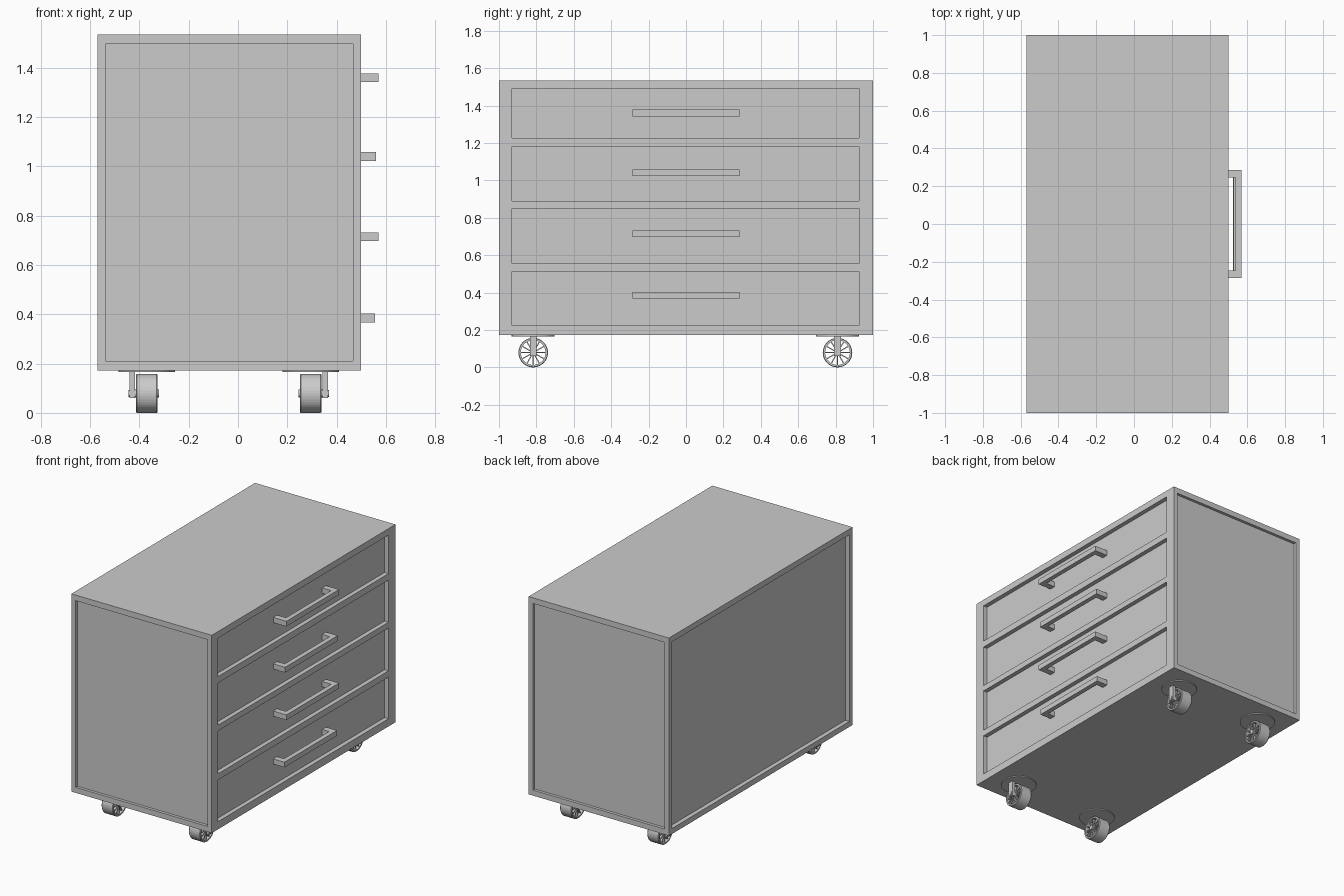
import bpy, bmesh, math
from mathutils import Matrix, Vector

if "Cube" in bpy.data.objects:
    bpy.data.objects.remove(bpy.data.objects["Cube"], do_unlink=True)

GREY = (0.6, 0.6, 0.6, 1)
grey = bpy.data.materials.new("plain_grey")
grey.use_nodes = True
grey.diffuse_color = GREY
grey.node_tree.nodes["Principled BSDF"].inputs["Base Color"].default_value = GREY


def finish(bm, name):
    mesh = bpy.data.meshes.new(name)
    bmesh.ops.recalc_face_normals(bm, faces=bm.faces)
    bm.to_mesh(mesh)
    bm.free()
    mesh.materials.append(grey)
    obj = bpy.data.objects.new(name, mesh)
    bpy.context.collection.objects.link(obj)
    return obj


def add_box(bm, x, y, z):
    size = [b - a for a, b in (x, y, z)]
    mid = Vector([(a + b) / 2 for a, b in (x, y, z)])
    bmesh.ops.create_cube(bm, size=1, matrix=Matrix.Translation(mid) @ Matrix.Diagonal((*size, 1)))


def add_rod(bm, radius, x0, x1, segments=16):
    """Cylinder along x."""
    turn = Matrix.Translation(((x0 + x1) / 2, 0, 0)) @ Matrix.Rotation(math.pi / 2, 4, "Y")
    bmesh.ops.create_cone(bm, cap_ends=True, segments=segments, radius1=radius,
                          radius2=radius, depth=x1 - x0, matrix=turn)


LEFT, RIGHT, BOTTOM, TOP = -0.57, 0.50, 0.172, 1.535
DEPTH = 0.03
# Bottom, top, handle height and handle reach of each drawer
DRAWERS = [(0.225, 0.512, 0.385, 0.555), (0.555, 0.85, 0.715, 0.57),
           (0.89, 1.18, 1.04, 0.56), (1.225, 1.49, 1.36, 0.57)]

# Cabinet with recessed panels on four sides
bm = bmesh.new()
add_box(bm, (LEFT, RIGHT), (-1, 1), (BOTTOM, TOP))
cabinet = finish(bm, "cabinet")

bm = bmesh.new()
for side in (-1, 1):
    add_box(bm, (-0.538, 0.467), sorted((side * 0.98, side * 1.1)), (0.21, 1.496))
add_box(bm, (LEFT - 0.1, LEFT + DEPTH), (-0.965, 0.965), (0.21, 1.496))
for low, high, _, _ in DRAWERS:
    add_box(bm, (RIGHT - DEPTH, RIGHT + 0.1), (-0.93, 0.925), (low, high))
cutter = finish(bm, "panel_cutter")
cut = cabinet.modifiers.new("recesses", "BOOLEAN")
cut.operation = "DIFFERENCE"
cut.solver = "EXACT"
cut.object = cutter
graph = bpy.context.evaluated_depsgraph_get()
cabinet_mesh = bpy.data.meshes.new_from_object(cabinet.evaluated_get(graph))
cabinet.modifiers.clear()
cabinet.data = cabinet_mesh
bpy.data.objects.remove(cutter, do_unlink=True)

# Drawer handles: a bar on two legs
for i, (_, _, z, reach) in enumerate(DRAWERS):
    bm = bmesh.new()
    span = (z - 0.018, z + 0.018)
    add_box(bm, (reach - 0.032, reach), (-0.287, 0.287), span)
    for y in (-0.287, 0.245):
        add_box(bm, (RIGHT - DEPTH, reach - 0.032), (y, y + 0.042), span)
    finish(bm, f"handle_{i + 1}")

# Casters, with the fork arm on the outer side
RADIUS, RIM, WIDTH = 0.079, 0.066, 0.044


def make_wheel(name):
    bm = bmesh.new()
    # Tyre ring from a lathed cross-section
    ring = [(-WIDTH, RIM), (-WIDTH, RADIUS - 0.003), (-WIDTH + 0.004, RADIUS),
            (WIDTH - 0.004, RADIUS), (WIDTH, RADIUS - 0.003), (WIDTH, RIM)]
    verts = [bm.verts.new((x, 0, r)) for x, r in ring]
    edges = [bm.edges.new((verts[i - 1], verts[i])) for i in range(len(verts))]
    bmesh.ops.spin(bm, geom=verts + edges, axis=(1, 0, 0), cent=(0, 0, 0),
                   angle=math.tau, steps=40, use_duplicate=False)
    bmesh.ops.remove_doubles(bm, verts=bm.verts, dist=0.0001)
    # Hub and spokes
    add_rod(bm, 0.017, -WIDTH, WIDTH)
    for i in range(12):
        start = len(bm.verts)
        add_box(bm, (-0.036, 0.036), (-0.003, 0.003), (0.012, RIM + 0.003))
        bm.verts.ensure_lookup_table()
        bmesh.ops.rotate(bm, verts=bm.verts[start:], cent=(0, 0, 0),
                         matrix=Matrix.Rotation(math.tau * i / 12, 3, "X"))
    return finish(bm, name)


for side, x, side_name in ((-1, -0.37, "right"), (1, 0.295, "left")):
    for y, end_name in ((-0.817, "front"), (0.81, "back")):
        label = f"{end_name}_{side_name}"
        wheel = make_wheel("wheel_" + label)
        wheel.location = (x, y, RADIUS)

        bm = bmesh.new()
        add_box(bm, sorted((side * 0.048, side * 0.07)), (-0.018, 0.018), (-0.019, 0.09))
        add_rod(bm, 0.016, -0.05, 0.05)
        add_rod(bm, 0.014, *sorted((side * 0.05, side * 0.075)))
        fork = finish(bm, "fork_" + label)
        fork.location = (x, y, RADIUS)

        bm = bmesh.new()
        bmesh.ops.create_cone(bm, cap_ends=True, segments=40, radius1=0.115,
                              radius2=0.115, depth=0.007)
        plate = finish(bm, "mounting_plate_" + label)
        plate.location = (x, y, BOTTOM - 0.0034)
